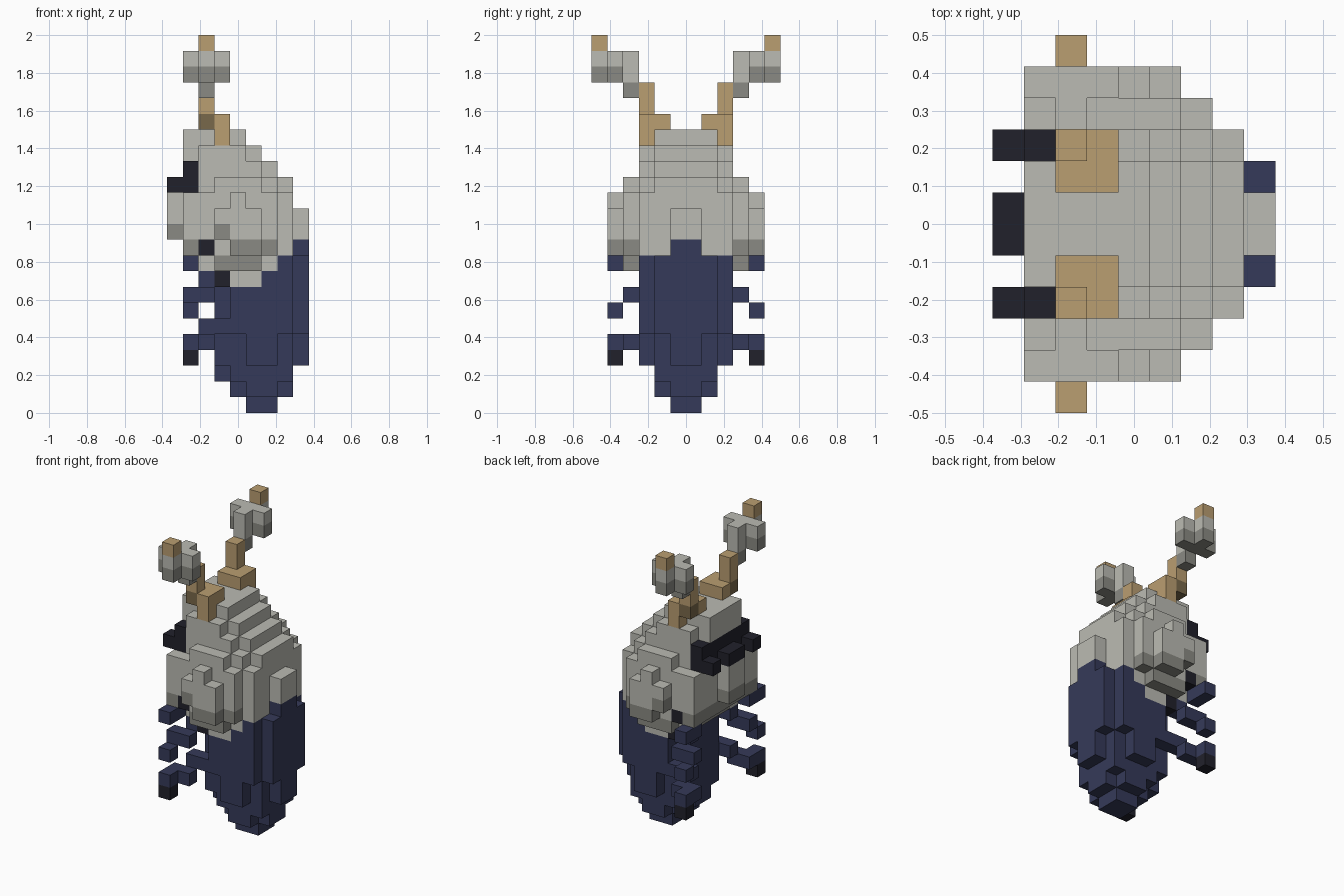
import bpy
import bmesh
from mathutils import Vector

# Remove the default cube
default = bpy.data.objects.get("Cube")
if default:
    bpy.data.objects.remove(default, do_unlink=True)

UNIT = 1 / 12                       # edge of one block
ORIGIN = Vector((-4.5, -6, 0))      # grid corner, in blocks


def make_material(name, color):
    mat = bpy.data.materials.new(name)
    mat.use_nodes = True
    rgba = (*color, 1)
    mat.diffuse_color = rgba
    bsdf = next(n for n in mat.node_tree.nodes if n.type == 'BSDF_PRINCIPLED')
    bsdf.inputs["Base Color"].default_value = rgba
    return mat


MATERIALS = {
    "shell": make_material("pale grey", (.497, .497, .451)),
    "under": make_material("dark grey", (.254, .254, .227)),
    "navy": make_material("navy blue", (.036, .042, .100)),
    "black": make_material("near black", (.0152, .0152, .024)),
    "tan": make_material("tan", (.491, .342, .165)),
    "brown": make_material("dark tan", (.191, .138, .069)),
}
cells = {}                          # grid cell -> (part, material)


def fill(part, mat, *boxes):
    """Fill inclusive blocks (x range, distance from middle, z range), both sides."""
    for x0, x1, m0, m1, z0, z1 in boxes:
        for x in range(x0, x1 + 1):
            for m in range(m0, m1 + 1):
                for z in range(z0, z1 + 1):
                    for y in (6 + m, 5 - m):
                        cells[x, y, z] = (part, mat)


# Abdomen: tapered blue shell, layer by layer outwards
fill("abdomen", "navy",
     (5, 6, 0, 0, 0, 0), (4, 7, 0, 0, 1, 1), (3, 7, 0, 0, 2, 2), (3, 8, 0, 0, 3, 10),
     (5, 6, 1, 1, 1, 1), (4, 7, 1, 1, 2, 2), (3, 7, 1, 1, 3, 4), (3, 8, 1, 1, 5, 9),
     (5, 6, 2, 2, 3, 4), (4, 7, 2, 2, 5, 7), (6, 7, 2, 2, 8, 9))

# Thorax and head: stepped dome
fill("thorax", "shell",
     (1, 4, 0, 1, 17, 17), (1, 5, 0, 1, 16, 16), (1, 6, 0, 1, 15, 15),
     (1, 7, 0, 1, 11, 14), (1, 7, 0, 1, 10, 10), (8, 8, 0, 0, 11, 12),
     (2, 4, 2, 2, 16, 16), (2, 5, 2, 2, 15, 15), (1, 6, 2, 2, 14, 14),
     (1, 7, 2, 2, 10, 13), (2, 6, 2, 2, 9, 9), (4, 5, 2, 2, 8, 8))
fill("thorax", "under", (1, 1, 0, 2, 10, 10), (2, 3, 0, 1, 9, 9))

# Shoulder bulges on both flanks
fill("shoulders", "shell",
     (3, 5, 3, 3, 14, 14), (1, 6, 3, 3, 11, 13), (3, 5, 3, 3, 10, 10),
     (4, 4, 4, 4, 11, 13), (3, 5, 4, 4, 12, 12), (5, 5, 4, 4, 11, 11))
fill("shoulders", "under",
     (3, 5, 3, 3, 9, 9), (1, 1, 3, 3, 10, 10), (6, 6, 3, 3, 10, 10),
     (4, 5, 4, 4, 10, 10), (3, 3, 4, 4, 11, 11))

# Snout and dark eye band
fill("snout", "shell", (0, 0, 0, 0, 12, 13))
fill("snout", "under", (0, 0, 0, 0, 11, 11))
fill("eye_band", "black",
     (1, 1, 0, 2, 14, 15), (0, 0, 0, 0, 14, 14), (0, 0, 2, 2, 14, 14))

# Three pairs of legs with black joints
fill("front_legs", "navy", (1, 1, 3, 4, 9, 9))
fill("front_legs", "black", (2, 2, 3, 3, 10, 10))
fill("middle_legs", "navy",
     (2, 2, 2, 2, 8, 8), (1, 2, 3, 3, 7, 7), (1, 1, 4, 4, 6, 6))
fill("middle_legs", "black", (3, 3, 2, 2, 8, 8))
fill("rear_legs", "navy",
     (2, 3, 2, 2, 5, 5), (1, 2, 3, 3, 4, 4), (1, 1, 4, 4, 4, 4))
fill("rear_legs", "black", (1, 1, 4, 4, 3, 3))

# Antennae: tan stalks
fill("antenna_stalks", "tan",
     (3, 3, 1, 2, 18, 18), (3, 3, 2, 2, 17, 17), (2, 2, 2, 2, 19, 20))
fill("antenna_stalks", "brown", (2, 2, 1, 2, 18, 18))
fill("antenna_stalks", "tan", (2, 2, 1, 1, 18, 18))

# Antennae: cross-shaped clubs with a tan tip
fill("antenna_clubs", "shell",
     (1, 3, 4, 4, 22, 22), (2, 2, 5, 5, 22, 22), (2, 2, 3, 3, 21, 22))
fill("antenna_clubs", "under",
     (1, 3, 4, 4, 21, 21), (2, 2, 5, 5, 21, 21), (2, 2, 3, 3, 20, 20))
fill("antenna_tips", "tan", (2, 2, 5, 5, 23, 23))


def build(part):
    """Make a mesh from the outside faces of one part's blocks."""
    bm = bmesh.new()
    slots = []
    corners = ((-1, -1), (1, -1), (1, 1), (-1, 1))
    for cell, (owner, mat) in cells.items():
        if owner != part:
            continue
        if mat not in slots:
            slots.append(mat)
        center = Vector(cell) + Vector((.5, .5, .5)) + ORIGIN
        for axis in range(3):
            for sign in (-1, 1):
                step = Vector((0, 0, 0))
                step[axis] = sign
                if tuple(int(a + b) for a, b in zip(cell, step)) in cells:
                    continue
                verts = []
                for a, b in corners[::sign]:
                    offset = step.copy()
                    offset[(axis + 1) % 3] = a
                    offset[(axis + 2) % 3] = b
                    verts.append(bm.verts.new((center + offset / 2) * UNIT))
                bm.faces.new(verts).material_index = slots.index(mat)
    bmesh.ops.remove_doubles(bm, verts=bm.verts, dist=UNIT / 100)
    mesh = bpy.data.meshes.new(part)
    bm.to_mesh(mesh)
    bm.free()
    for mat in slots:
        mesh.materials.append(MATERIALS[mat])
    bpy.context.collection.objects.link(bpy.data.objects.new(part, mesh))


for name in dict.fromkeys(owner for owner, _ in cells.values()):
    build(name)
